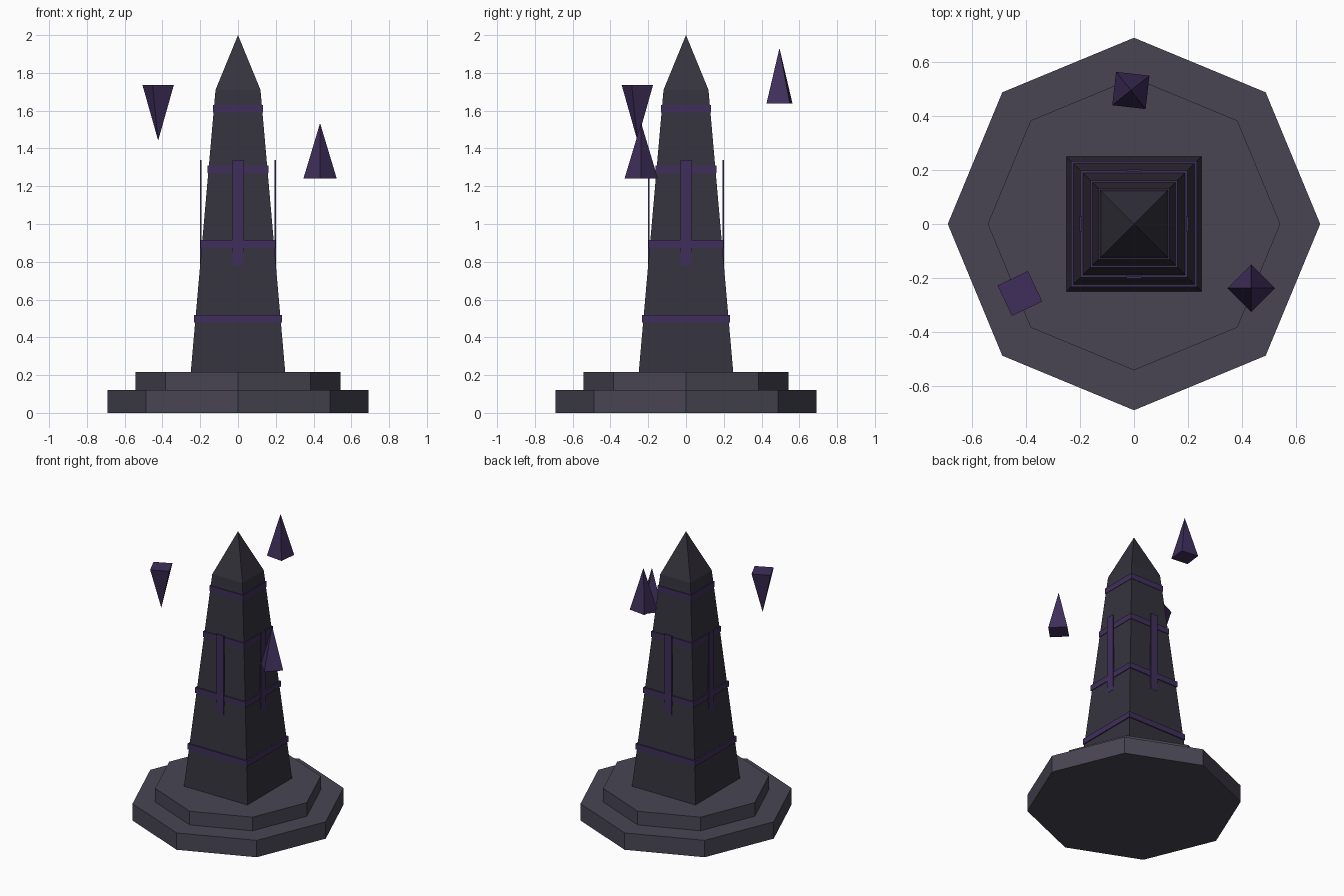
import bpy, bmesh
from math import radians, cos, sin, sqrt

if "Cube" in bpy.data.objects:
    bpy.data.objects.remove(bpy.data.objects["Cube"])


def material(name, rgb):
    m = bpy.data.materials.new(name)
    m.diffuse_color = (*rgb, 1)
    m.use_nodes = True
    m.node_tree.nodes["Principled BSDF"].inputs["Base Color"].default_value = m.diffuse_color
    return m


BASE = material("base stone", (0.065, 0.06, 0.085))
STONE = material("dark stone", (0.035, 0.032, 0.045))
VIOLET = material("violet", (0.05, 0.028, 0.105))


def lathe(name, rings, sides, mat, turn=0.0, loc=(0, 0, 0)):
    """Flat-sided solid from (radius, z) rings; radius 0 makes a tip."""
    bm = bmesh.new()
    loops = []
    for r, z in rings:
        n = sides if r > 0 else 1
        loops.append([bm.verts.new((r * cos(turn + i * radians(360 / sides)),
                                    r * sin(turn + i * radians(360 / sides)), z))
                      for i in range(n)])
    for a, b in zip(loops, loops[1:]):
        for i in range(sides):
            j = (i + 1) % sides
            quad = [a[i % len(a)], a[j % len(a)], b[j % len(b)], b[i % len(b)]]
            bm.faces.new(list(dict.fromkeys(quad)))
    for ring in (loops[0], loops[-1]):
        if len(ring) > 1:
            bm.faces.new(ring)
    bmesh.ops.recalc_face_normals(bm, faces=bm.faces)
    me = bpy.data.meshes.new(name)
    bm.to_mesh(me)
    bm.free()
    me.materials.append(mat)
    ob = bpy.data.objects.new(name, me)
    ob.location = loc
    bpy.context.collection.objects.link(ob)
    return ob


def square(name, rings, mat):
    """Axis-aligned square solid from (half width, z) rings."""
    return lathe(name, [(h * sqrt(2), z) for h, z in rings], 4, mat, radians(45))


# Stepped octagonal base
lathe("base_lower", [(0.69, 0), (0.69, 0.12)], 8, BASE)
lathe("base_upper", [(0.542, 0.12), (0.542, 0.217)], 8, BASE)

# Tapered shaft with pyramid cap
square("shaft", [(0.25, 0.217), (0.119, 1.71)], STONE)
square("cap", [(0.119, 1.71), (0, 2.0)], STONE)

# Bands around the shaft
for i, (half, z) in enumerate([(0.234, 0.498), (0.198, 0.894),
                               (0.161, 1.289), (0.132, 1.61)]):
    square(f"band_{i + 1}", [(half, z - 0.02), (half, z + 0.02)], VIOLET)

# Upright strips, one on each face
for side, ang in zip(("right", "back", "left", "front"), (0, 90, 180, 270)):
    a = radians(ang)
    strip = square(f"strip_{side}", [(0.5, -0.5), (0.5, 0.5)], VIOLET)
    strip.scale = (0.01, 0.057, 0.56)
    strip.rotation_euler.z = a
    strip.location = (0.197 * cos(a), 0.197 * sin(a), 1.06)

# Floating crystals: orbit angle, bottom z, corner turn, pointing up or down
for i, (ang, z, turn, up) in enumerate([(-28.65, 1.241, 0, True),
                                        (91.35, 1.638, 38.5, True),
                                        (211.35, 1.442, 70.4, False)]):
    rings = [(0.088, 0), (0, 0.293)] if up else [(0, 0), (0.088, 0.293)]
    a = radians(ang)
    lathe(f"crystal_{i + 1}", rings, 4, VIOLET, radians(turn),
          (0.495 * cos(a), 0.495 * sin(a), z))
